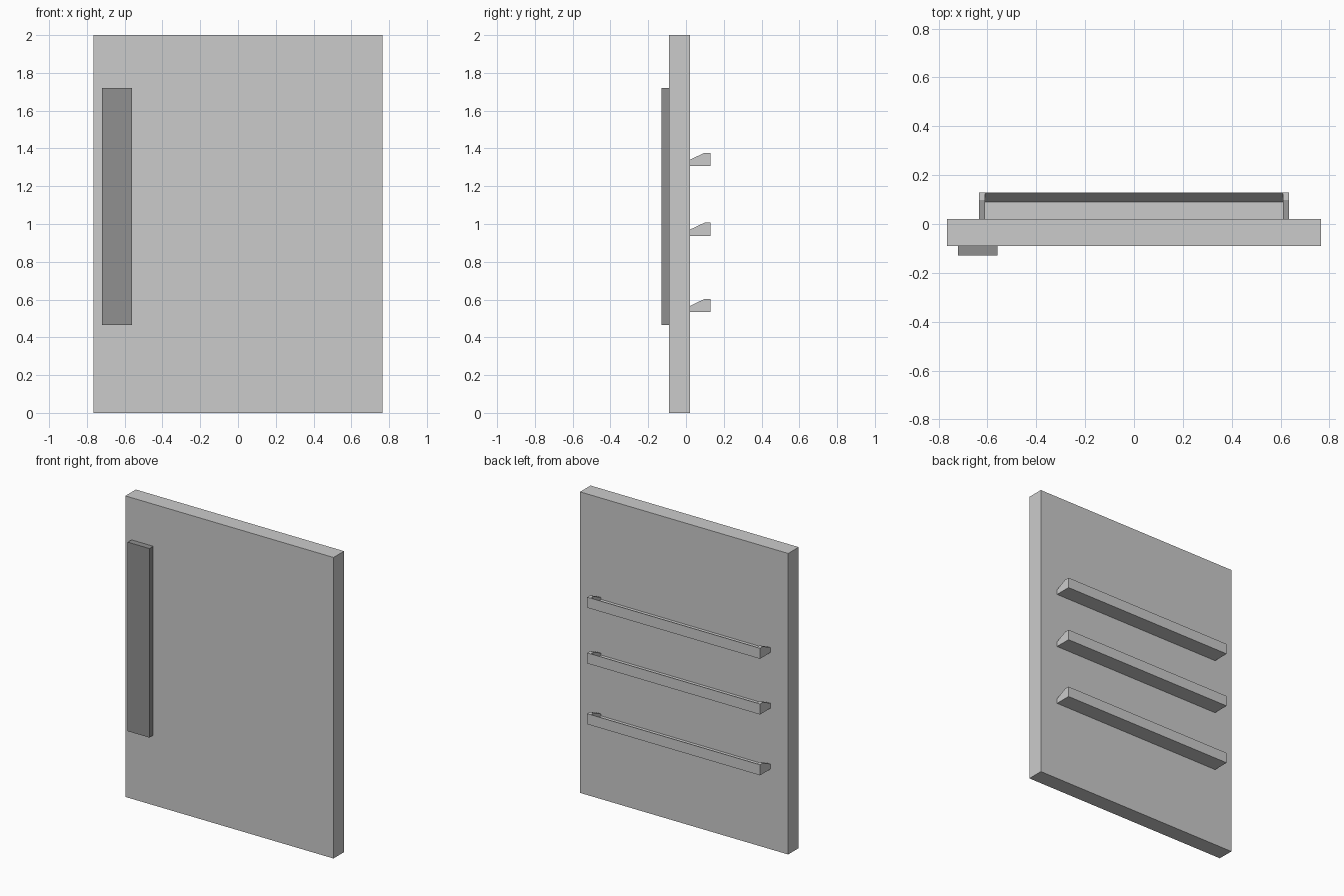
import bpy
import bmesh

if "Cube" in bpy.data.objects:
    bpy.data.objects.remove(bpy.data.objects["Cube"])

DOOR_BACK = 0.02


def prism(name, profile, x0, x1):
    """Extrude a (y, z) profile along x."""
    bm = bmesh.new()
    face = bm.faces.new([bm.verts.new((x0, y, z)) for y, z in profile])
    ext = bmesh.ops.extrude_face_region(bm, geom=[face])
    verts = [g for g in ext["geom"] if isinstance(g, bmesh.types.BMVert)]
    bmesh.ops.translate(bm, verts=verts, vec=(x1 - x0, 0, 0))
    bmesh.ops.recalc_face_normals(bm, faces=bm.faces)
    mesh = bpy.data.meshes.new(name)
    bm.to_mesh(mesh)
    bm.free()
    obj = bpy.data.objects.new(name, mesh)
    bpy.context.collection.objects.link(obj)
    return obj


def box(name, x0, x1, y0, y1, z0, z1):
    return prism(name, [(y0, z0), (y1, z0), (y1, z1), (y0, z1)], x0, x1)


# Door slab
box("door_panel", -0.765, 0.765, -0.09, DOOR_BACK, 0, 2)

# Dark handle on the front
handle = box("handle", -0.72, -0.56, -0.13, -0.09, 0.464, 1.72)
dark = bpy.data.materials.new("dark_grey")
dark.diffuse_color = (0.28, 0.28, 0.28, 1)
dark.use_nodes = True
dark.node_tree.nodes["Principled BSDF"].inputs["Base Color"].default_value = dark.diffuse_color
handle.data.materials.append(dark)

# Door bins: sloped-side solid, hollowed with a slanted inner lip
SIDE = [(DOOR_BACK, 0), (0.13, 0), (0.13, 0.07), (0.098, 0.07), (DOOR_BACK, 0.033)]
HOLLOW = [(0.0, 0.02), (0.09, 0.02), (0.16, 0.12), (0.0, 0.12)]
for level, z in zip(("lower", "middle", "upper"), (0.533, 0.937, 1.307)):
    tray = prism(level + "_bin", SIDE, -0.635, 0.635)
    cutter = prism(level + "_bin_cutter", HOLLOW, -0.61, 0.61)
    tray.location.z = cutter.location.z = z
    cutter.hide_render = True
    cutter.display_type = 'WIRE'
    cut = tray.modifiers.new("hollow", 'BOOLEAN')
    cut.operation = 'DIFFERENCE'
    cut.solver = 'EXACT'
    cut.object = cutter
